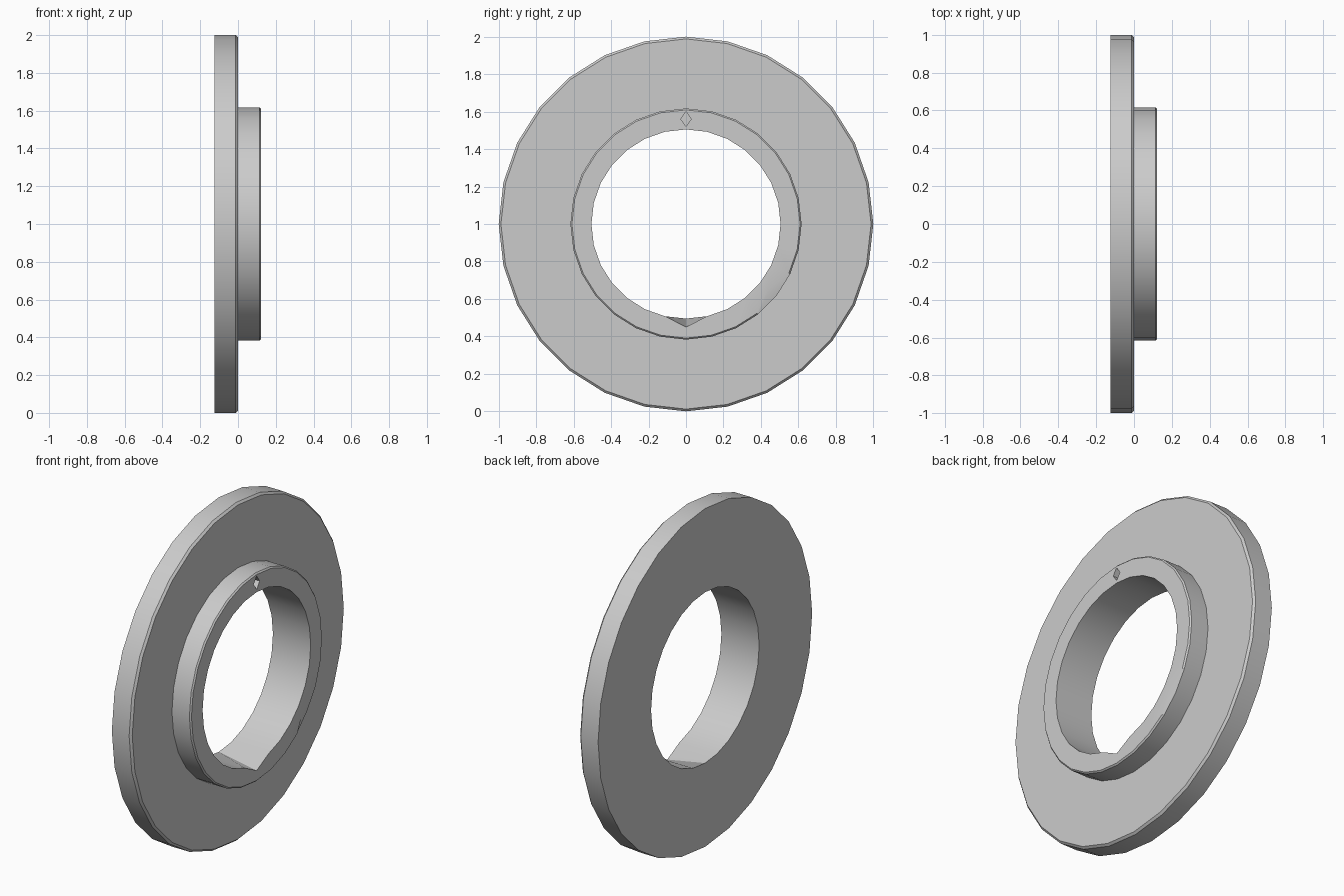
import bpy, bmesh, math
from mathutils import Vector

cube = bpy.data.objects.get("Cube")
if cube:
    bpy.data.objects.remove(cube, do_unlink=True)

SIDES = 28
BORE, COLLAR, FLANGE = 0.505, 0.617, 1.0
BACK, STEP, FRONT = -0.125, 0.0, 0.122

grey = bpy.data.materials.new("light grey metal")
grey.use_nodes = True
grey.diffuse_color = (0.6, 0.6, 0.6, 1)
grey.node_tree.nodes["Principled BSDF"].inputs["Base Color"].default_value = (0.6, 0.6, 0.6, 1)

# Closed section of the flanged bush: (x, radius)
section = [(BACK, BORE), (BACK, FLANGE), (-0.012, FLANGE), (STEP, FLANGE - 0.012),
           (STEP, COLLAR), (FRONT - 0.008, COLLAR), (FRONT, COLLAR - 0.008), (FRONT, BORE)]
OUTER_RIM, INNER_RIM = 6, 7
# Worn spots on the collar rim: (section point, side number from the bottom) -> radius
worn = {(INNER_RIM, 0): 0.55, (OUTER_RIM, 4): 0.56}


def lathe(name, points, sides):
    bm = bmesh.new()
    rings = []
    for s in range(sides):
        a = math.tau * s / sides - math.pi / 2
        ring = []
        for i, (x, r) in enumerate(points):
            r = worn.get((i, s), r)
            ring.append(bm.verts.new((x, r * math.cos(a), 1 + r * math.sin(a))))
        rings.append(ring)
    count = len(points)
    for s in range(sides):
        a, b = rings[s], rings[(s + 1) % sides]
        for i in range(count):
            j = (i + 1) % count
            bm.faces.new((a[i], a[j], b[j], b[i]))
    bmesh.ops.recalc_face_normals(bm, faces=bm.faces)
    mesh = bpy.data.meshes.new(name)
    bm.to_mesh(mesh)
    bm.free()
    obj = bpy.data.objects.new(name, mesh)
    bpy.context.collection.objects.link(obj)
    mesh.materials.append(grey)
    return obj


bush = lathe("flanged_bush", section, SIDES)

# Small diamond pit in the collar face at the top
bpy.ops.mesh.primitive_cylinder_add(vertices=4, radius=0.04, depth=0.08,
                                    location=(FRONT, 0, 1.56), rotation=(0, math.pi / 2, 0))
cutter = bpy.context.object
cutter.name = "pit_cutter"
cutter.scale = (1, 0.7, 1)
cutter.hide_render = True
cutter.data.materials.append(grey)
pit = bush.modifiers.new("pit", 'BOOLEAN')
pit.operation = 'DIFFERENCE'
pit.solver = 'EXACT'
pit.object = cutter

bpy.ops.object.select_all(action='DESELECT')
bush.select_set(True)
bpy.context.view_layer.objects.active = bush
bpy.ops.object.modifier_apply(modifier=pit.name)
bpy.data.objects.remove(cutter, do_unlink=True)
bpy.ops.object.shade_smooth_by_angle(angle=math.radians(30))
